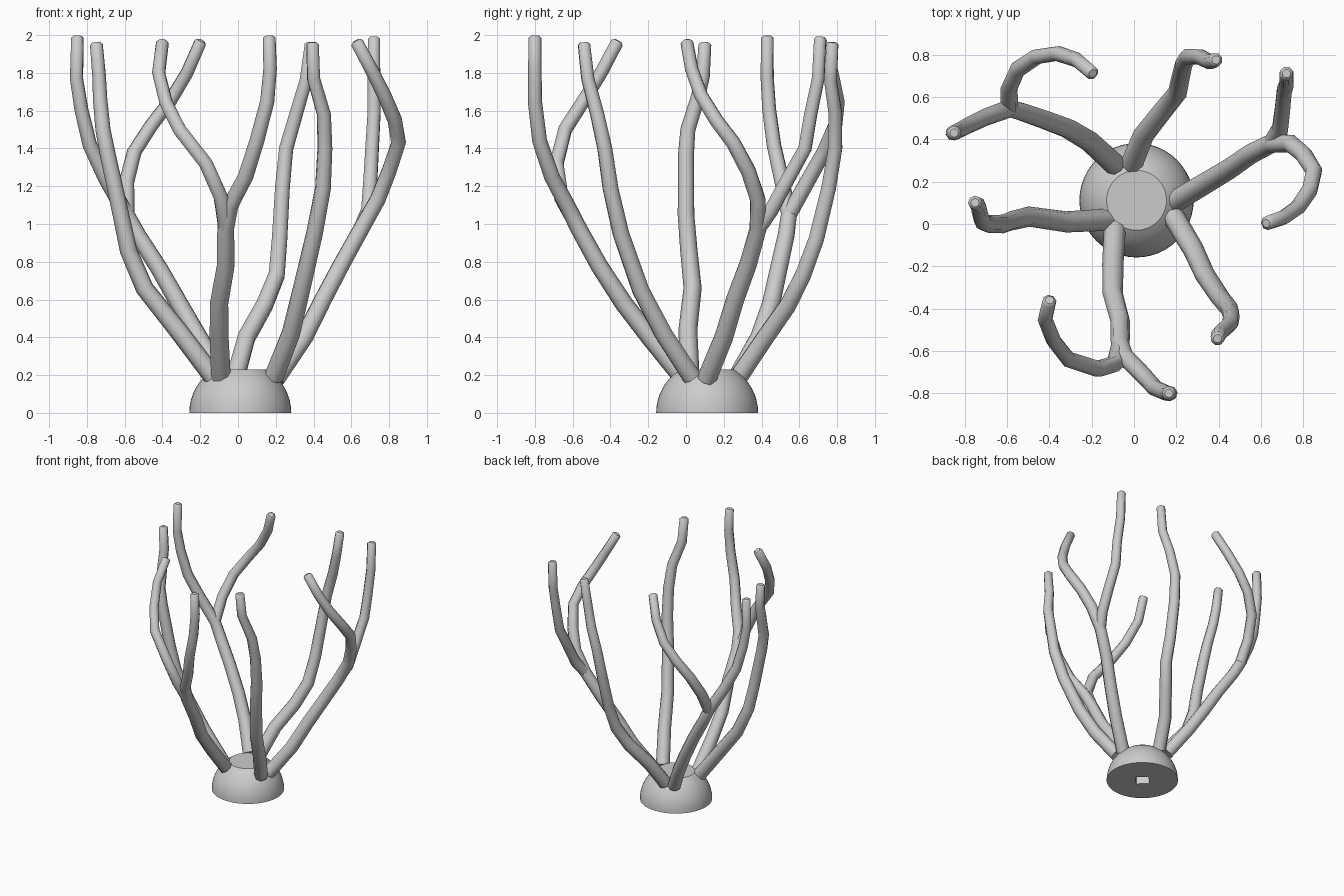
import bpy, bmesh, math
from mathutils import Vector, Matrix

cube = bpy.data.objects.get("Cube")
if cube:
    bpy.data.objects.remove(cube, do_unlink=True)

grey = bpy.data.materials.new("plain_grey")
grey.use_nodes = True
GREY = (0.6, 0.6, 0.6, 1)
grey.diffuse_color = GREY
grey.node_tree.nodes["Principled BSDF"].inputs["Base Color"].default_value = GREY


def add_object(name, mesh, angle):
    ob = bpy.data.objects.new(name, mesh)
    bpy.context.scene.collection.objects.link(ob)
    mesh.materials.clear()
    mesh.materials.append(grey)
    bpy.ops.object.select_all(action="DESELECT")
    ob.select_set(True)
    bpy.context.view_layer.objects.active = ob
    bpy.ops.object.shade_smooth_by_angle(angle=math.radians(angle))
    return ob


def tube(name, path, r_start, r_end):
    """Tapered eight-sided tube along a path, with a blunt rounded tip."""
    pts = [Vector(p) for p in path]
    tip_dir = (pts[-1] - pts[-2]).normalized()
    radii = [r_start + (r_end - r_start) * i / (len(pts) - 1) for i in range(len(pts))]
    pts.append(pts[-1] + tip_dir * 0.012)
    radii.append(r_end * 0.6)
    curve = bpy.data.curves.new(name, "CURVE")
    curve.dimensions = "3D"
    curve.bevel_depth = 1
    curve.bevel_resolution = 2
    curve.use_fill_caps = True
    spline = curve.splines.new("POLY")
    spline.points.add(len(pts) - 1)
    for sp, p, r in zip(spline.points, pts, radii):
        sp.co = (*p, 1)
        sp.radius = r
    helper = bpy.data.objects.new("path_helper", curve)
    bpy.context.scene.collection.objects.link(helper)
    dg = bpy.context.evaluated_depsgraph_get()
    mesh = bpy.data.meshes.new_from_object(helper.evaluated_get(dg))
    bpy.data.objects.remove(helper, do_unlink=True)
    mesh.name = name
    return add_object(name, mesh, 50)


# Dome base: truncated half sphere with a square socket underneath
R, TOP, STEPS, SIDES = 0.27, 0.23, 8, 48
CENTRE = Vector((0.012, 0.112, 0))
bm = bmesh.new()
rings = []
for i in range(STEPS + 1):
    a = math.asin(TOP / R) * i / STEPS
    rings.append([bm.verts.new((R * math.cos(a) * math.cos(t), R * math.cos(a) * math.sin(t),
                                R * math.sin(a)))
                  for t in (2 * math.pi * k / SIDES for k in range(SIDES))])
for lo, hi in zip(rings, rings[1:]):
    for k in range(SIDES):
        n = (k + 1) % SIDES
        bm.faces.new((lo[k], lo[n], hi[n], hi[k]))
bm.faces.new(rings[-1])
bm.faces.new(rings[0][::-1])
bmesh.ops.translate(bm, verts=bm.verts, vec=CENTRE)
dome_mesh = bpy.data.meshes.new("dome_base")
bm.to_mesh(dome_mesh)
bm.free()

bm = bmesh.new()
bmesh.ops.create_cube(bm, size=1, matrix=Matrix.Translation(CENTRE)
                      @ Matrix.Rotation(math.pi / 4, 4, "Z")
                      @ Matrix.Diagonal((0.1, 0.1, 0.24, 1)))
cut_mesh = bpy.data.meshes.new("socket_cutter")
bm.to_mesh(cut_mesh)
bm.free()
cutter = bpy.data.objects.new("socket_cutter", cut_mesh)
bpy.context.scene.collection.objects.link(cutter)
cutter.hide_render = True
cutter.hide_viewport = True
dome = add_object("dome_base", dome_mesh, 30)
cut = dome.modifiers.new("socket", "BOOLEAN")
cut.operation = "DIFFERENCE"
cut.object = cutter

# Stalks: a stem path, then the paths that continue from its end
front_stem = [(-.09, -.01, .18), (-.10, -.19, .40), (-.10, -.33, .58),
              (-.065, -.46, .78), (-.065, -.57, .98)]
front_main = [(-.04, -.63, 1.1), (.04, -.71, 1.25), (.10, -.775, 1.44),
              (.155, -.80, 1.65), (.17, -.80, 1.82), (.165, -.80, 1.985)]
front_fork = [(-.09, -.66, 1.14), (-.17, -.685, 1.32), (-.31, -.64, 1.5),
              (-.38, -.55, 1.64), (-.42, -.45, 1.8), (-.40, -.365, 1.96)]

left_stem = [(.20, .11, .18), (.35, .20, .40), (.45, .26, .6), (.55, .33, .79), (.65, .38, .97)]
left_main = [(.74, .38, 1.13), (.80, .33, 1.28), (.85, .25, 1.43), (.83, .16, 1.55),
             (.775, .08, 1.68), (.705, .03, 1.82), (.63, .005, 1.96)]
left_fork = [(.69, .45, 1.07), (.70, .53, 1.22), (.71, .63, 1.4), (.72, .66, 1.58),
             (.72, .70, 1.77), (.72, .71, 1.98)]

back_stem = [(-.09, .28, .2), (-.21, .39, .40), (-.31, .45, .575), (-.415, .49, .76),
             (-.53, .53, .94), (-.59, .545, 1.05)]
back_main = [(-.70, .505, 1.24), (-.785, .465, 1.42), (-.83, .44, 1.61),
             (-.855, .43, 1.77), (-.85, .43, 1.985)]
back_fork = [(-.59, .64, 1.22), (-.55, .73, 1.38), (-.46, .79, 1.52), (-.36, .805, 1.65),
             (-.27, .775, 1.8), (-.2, .715, 1.96)]

R0, R_FORK, R1 = 0.052, 0.042, 0.034
for name, stem, main, fork in (("front", front_stem, front_main, front_fork),
                               ("left", left_stem, left_main, left_fork),
                               ("back_right", back_stem, back_main, back_fork)):
    tube(name + "_forked_stalk", stem + main, R0, R1)
    tube(name + "_fork_branch", stem[-1:] + fork, R_FORK, R1)

# Single stalks
tube("front_left_stalk", [(.19, .03, .19), (.28, -.12, .42), (.335, -.24, .65),
     (.405, -.345, .95), (.45, -.40, 1.19), (.46, -.43, 1.4), (.455, -.47, 1.58),
     (.40, -.52, 1.77), (.395, -.54, 1.95)], R0, R1)
tube("back_stalk", [(-.01, .285, .2), (.045, .42, .4), (.14, .54, .57), (.205, .62, .73),
     (.22, .69, .92), (.235, .755, 1.19), (.255, .79, 1.4), (.31, .79, 1.59),
     (.36, .765, 1.76), (.385, .775, 1.95)], R0, R1)
tube("right_stalk", [(-.13, .02, .19), (-.32, .01, .44), (-.495, .035, .66),
     (-.58, .015, .86), (-.62, 0, 1.05), (-.69, 0, 1.37), (-.715, .01, 1.5),
     (-.73, .06, 1.66), (-.735, .09, 1.78), (-.75, .1, 1.95)], R0, R1)
